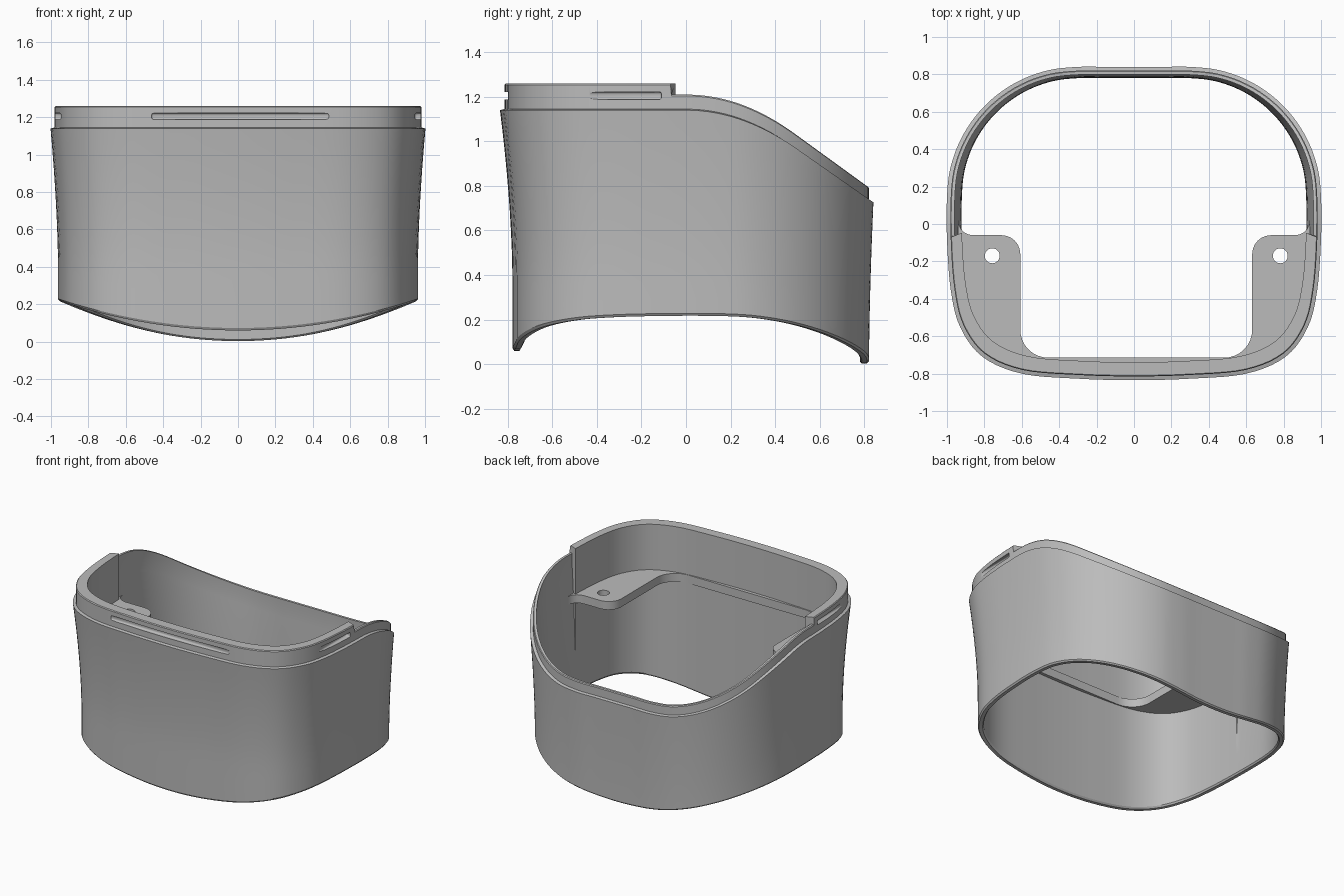
import bpy, bmesh, math
from mathutils import Vector

if "Cube" in bpy.data.objects:
    bpy.data.objects.remove(bpy.data.objects["Cube"])

grey = bpy.data.materials.new("plain grey")
grey.use_nodes = True
GREY = (0.5, 0.5, 0.5, 1)
grey.diffuse_color = GREY
grey.node_tree.nodes["Principled BSDF"].inputs["Base Color"].default_value = GREY

STEP_Y = -0.068      # where the tall front collar ends
SHIFT = 0.012        # shelf and front slot sit slightly off centre


def make_object(name, bm):
    bmesh.ops.recalc_face_normals(bm, faces=bm.faces)
    mesh = bpy.data.meshes.new(name)
    bm.to_mesh(mesh)
    bm.free()
    obj = bpy.data.objects.new(name, mesh)
    bpy.context.collection.objects.link(obj)
    mesh.materials.append(grey)
    return obj


def cut(target, cutter):
    cutter.hide_render = True
    mod = target.modifiers.new("cut", "BOOLEAN")
    mod.object, mod.operation, mod.solver = cutter, "DIFFERENCE", "EXACT"
    bpy.context.view_layer.objects.active = target
    bpy.ops.object.modifier_apply(modifier=mod.name)
    bpy.data.objects.remove(cutter)


def smooth(obj, degrees=30):
    bpy.ops.object.select_all(action="DESELECT")
    obj.select_set(True)
    bpy.context.view_layer.objects.active = obj
    bpy.ops.object.shade_smooth_by_angle(angle=math.radians(degrees))


def arc(cx, cy, r, a0, a1, n):
    return [Vector((cx + r * math.cos(math.radians(a0 + (a1 - a0) * k / n)),
                    cy + r * math.sin(math.radians(a0 + (a1 - a0) * k / n))))
            for k in range(n + 1)]


def spline(pts, steps):
    ext = [Vector((-pts[1].x, pts[1].y))] + pts + [Vector((-pts[-2].x, pts[-2].y))]
    out = []
    for a, b, c, d in zip(ext, ext[1:], ext[2:], ext[3:]):
        for k in range(steps):
            t = k / steps
            out.append(0.5 * (2 * b + (c - a) * t + (2 * a - 5 * b + 4 * c - d) * t ** 2
                              + (3 * b - a - 3 * c + d) * t ** 3))
    return out + [pts[-1]]


# Plan outline at the shoulder: half, then mirrored
front_side = [(1, -.08), (.98, -.35), (.93, -.55), (.81, -.71), (.6, -.8), (.3, -.827), (0, -.835)]
half = spline([Vector((0, .84)), Vector((.15, .84))] + arc(.3, .14, .7, 90, 0, 7)
              + [Vector(p) for p in front_side], 5)
for i in range(len(half) - 1):
    a, b = half[i], half[i + 1]
    if a.y > STEP_Y >= b.y:
        half[i + 1:i + 1] = [a.lerp(b, (a.y - y) / (a.y - b.y)) for y in (STEP_Y + .002, STEP_Y - .002)]
        break
outline = half + [Vector((-p.x, p.y)) for p in half[-2:0:-1]]
count = len(outline)
normals = []
for i in range(count):
    t = (outline[(i + 1) % count] - outline[i - 1]).normalized()
    normals.append(Vector((-t.y, t.x)))
base = [Vector((.96 * p.x, .955 * p.y + .018)) for p in outline]


def drop(y):
    return 0.7 * y * y if 0 < y < .5 else max(0, 0.7 * y - .175)


def foot(p):
    f = (p.y + .78) / 1.6
    return .06 - .057 * f + (.16 + .05 * f) * (p.x / .96) ** 2


def wall(i, t):
    """Flared outer wall point at height fraction t."""
    zb, zs = foot(base[i]), 1.14 - drop(outline[i].y)
    z = zb + (zs - zb) * t
    w = max(0, 1 - (zs - z) / .75) ** 1.7
    return base[i].lerp(outline[i], w), z


def lip_point(i, inset, down=0):
    p = outline[i]
    z = 1.26 if p.y < STEP_Y else 1.21 - drop(p.y)
    return p - normals[i] * inset, z - down


def inner(i, t):
    p, z = wall(i, t)
    if outline[i].y < STEP_Y:
        p = base[i]
    return p - normals[i] * .04, z


def inner_top(i, down=0):
    if outline[i].y < STEP_Y:
        return base[i] - normals[i] * .04, 1.26 - down
    return lip_point(i, .042, down)


# Shell: one closed loft up the outside, over the lip and down the inside
LEVELS = 12
rings = [lambda i: (base[i] - normals[i] * .008, foot(base[i]))]
rings += [lambda i, k=k: wall(i, max(k / LEVELS, .012)) for k in range(LEVELS + 1)]
rings += [lambda i: (outline[i] - normals[i] * .02, 1.145 - drop(outline[i].y)),
          lambda i: lip_point(i, .02, .006), lambda i: lip_point(i, .025), inner_top]
rings += [lambda i, k=k: inner(i, max(k / LEVELS, .012)) for k in range(LEVELS, -1, -1)]
rings += [lambda i: (base[i] - normals[i] * .032, foot(base[i]))]
bm = bmesh.new()
grid = []
for ring in rings:
    row = []
    for i in range(count):
        p, z = ring(i)
        row.append(bm.verts.new((p.x, p.y, z)))
    grid.append(row)
for r in range(len(grid)):
    low, high = grid[r - 1], grid[r]
    for i in range(count):
        j = (i + 1) % count
        bm.faces.new((low[i], low[j], high[j], high[i]))
shell = make_object("shell", bm)


# Snap slots in the collar: front and both sides
def slot(center, size):
    bm = bmesh.new()
    bmesh.ops.create_cube(bm, size=1)
    for v in bm.verts:
        v.co = Vector(center) + Vector([c * s for c, s in zip(v.co, size)])
    bmesh.ops.bevel(bm, geom=bm.edges[:], offset=.011, segments=3, profile=.5, affect="EDGES")
    cut(shell, make_object("slot_cutter", bm))


slot((SHIFT, -.84, 1.205), (.95, .1, .034))
for side in (-1, 1):
    slot((side * .995, -.275, 1.205), (.1, .33, .034))
smooth(shell)

# Mounting shelf inside the front: U-shaped plate with rounded corners
TOP, THICK = .93, .06
outer_edge = [base[i] - normals[i] * .02 for i in range(count) if outline[i].y < STEP_Y]
arm = (arc(.86, .02, .08, 0, -90, 5) + arc(.72, -.16, .1, 90, 180, 6)
       + arc(.47, -.565, .15, 0, -90, 8))
right_arm = [Vector((p.x + SHIFT * (p.x < .85), p.y)) for p in arm]
left_arm = [Vector((-p.x + SHIFT * (p.x < .85), p.y)) for p in arm]
# outer edge runs from +x round the front to -x
loop = outer_edge + left_arm + right_arm[::-1]
bm = bmesh.new()
plate = bm.faces.new([bm.verts.new((p.x, p.y, TOP - THICK)) for p in loop])
raised = bmesh.ops.extrude_face_region(bm, geom=[plate])["geom"]
bmesh.ops.translate(bm, verts=[g for g in raised if isinstance(g, bmesh.types.BMVert)],
                    vec=(0, 0, THICK))
shelf = make_object("mounting_shelf", bm)
for side in (-1, 1):
    bm = bmesh.new()
    bmesh.ops.create_cone(bm, cap_ends=True, segments=24, radius1=.04, radius2=.04, depth=.3)
    bmesh.ops.translate(bm, verts=bm.verts, vec=(side * .77 + SHIFT, -.17, TOP))
    cut(shelf, make_object("hole_cutter", bm))
smooth(shelf)
